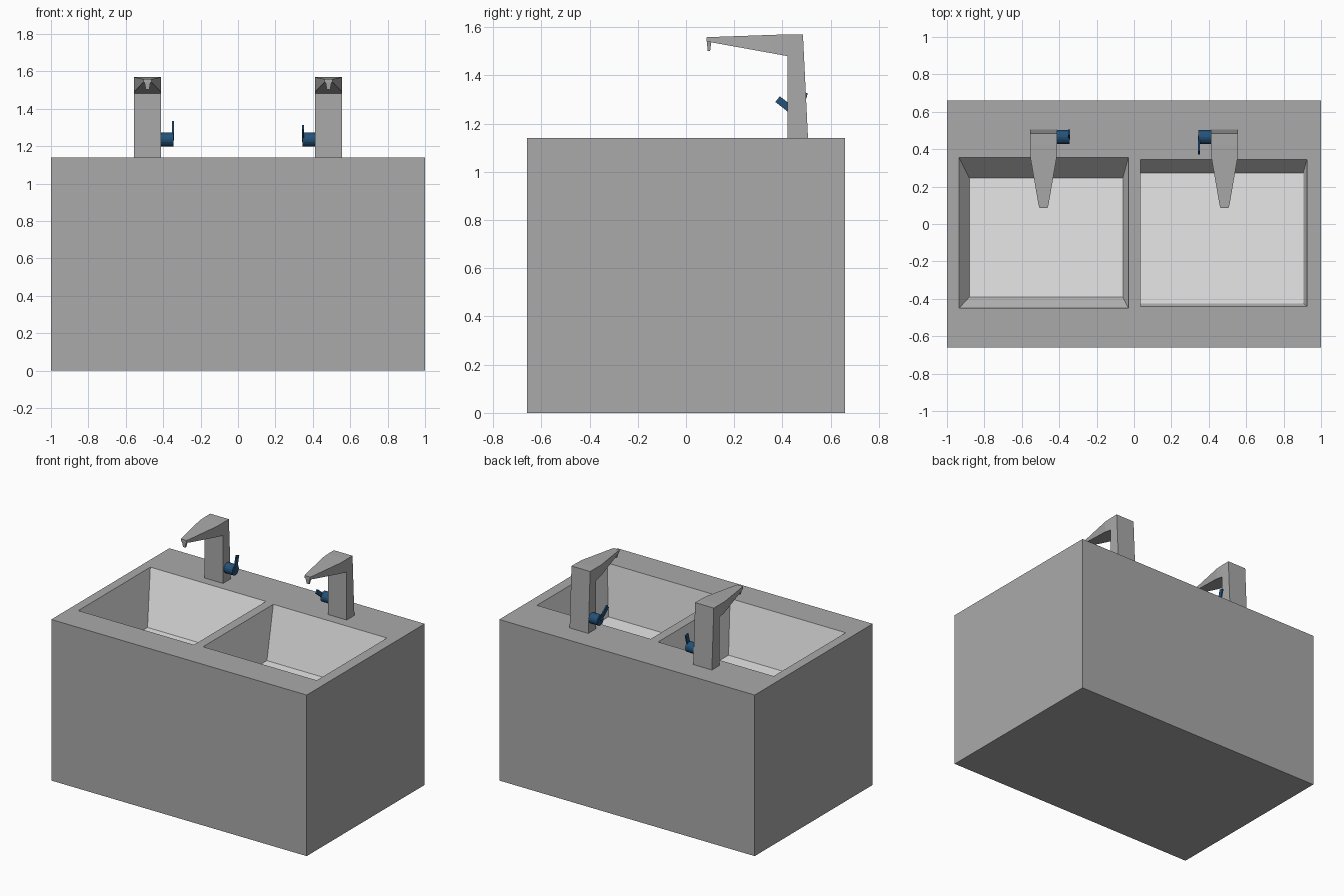
import bpy, bmesh, math
from mathutils import Matrix, Vector

if "Cube" in bpy.data.objects:
    bpy.data.objects.remove(bpy.data.objects["Cube"])


def material(name, rgb):
    m = bpy.data.materials.new(name)
    m.diffuse_color = (*rgb, 1)
    m.use_nodes = True
    m.node_tree.nodes["Principled BSDF"].inputs["Base Color"].default_value = m.diffuse_color
    return m


GREY = material("mid grey", (0.40, 0.40, 0.40))
LIGHT = material("light basin", (0.80, 0.80, 0.80))
BLUE = material("dark blue", (0.017, 0.083, 0.19))


def finish(name, bm, *mats):
    bmesh.ops.recalc_face_normals(bm, faces=bm.faces)
    me = bpy.data.meshes.new(name)
    bm.to_mesh(me)
    bm.free()
    for m in mats:
        me.materials.append(m)
    ob = bpy.data.objects.new(name, me)
    bpy.context.collection.objects.link(ob)
    return ob


def rect(bm, x0, x1, y0, y1, z):
    return [bm.verts.new(p) for p in
            ((x0, y0, z), (x1, y0, z), (x1, y1, z), (x0, y1, z))]


def walls(bm, a, b, mat=0):
    for i in range(4):
        j = (i + 1) % 4
        bm.faces.new((a[i], a[j], b[j], b[i])).material_index = mat


def loft(bm, rings):
    """Closed solid through a list of four-point rings."""
    rings = [[bm.verts.new(p) for p in r] for r in rings]
    for a, b in zip(rings, rings[1:]):
        walls(bm, a, b)
    bm.faces.new(rings[0])
    bm.faces.new(rings[-1])


# Counter block with two sunken basins
TOP, FLOOR = 1.14, 0.77
bm = bmesh.new()
base = rect(bm, -1, 1, -0.66, 0.66, 0)
outer = rect(bm, -1, 1, -0.66, 0.66, TOP)
bm.faces.new(base)
walls(bm, base, outer)
rims = [outer]
for rim, floor in (((-0.935, -0.03, -0.45, 0.355), (-0.88, -0.06, -0.39, 0.245)),
                   ((0.035, 0.925, -0.44, 0.345), (0.036, 0.905, -0.425, 0.272))):
    r = rect(bm, *rim, TOP)
    f = rect(bm, *floor, FLOOR)
    walls(bm, r, f, 1)
    bm.faces.new(f).material_index = 1
    rims.append(r)
# Top surface around the basin openings
edges = [bm.edges.get((r[i], r[(i + 1) % 4])) for r in rims for i in range(4)]
bmesh.ops.triangle_fill(bm, edges=edges, use_beauty=True, normal=(0, 0, 1))
finish("sink_block", bm, GREY, LIGHT)


def section_y(cx, y, hw, z0, z1):
    return [(cx - hw, y, z0), (cx + hw, y, z0), (cx + hw, y, z1), (cx - hw, y, z1)]


def section_z(cx, z, hw, y0, y1):
    return [(cx - hw, y0, z), (cx + hw, y0, z), (cx + hw, y1, z), (cx - hw, y1, z)]


for side, label, angle, length in ((-1, "left", 75, 0.098), (1, "right", 142, 0.108)):
    cx = side * 0.484
    # Faucet: column, tapering arm and spout tip
    bm = bmesh.new()
    loft(bm, [section_z(cx, TOP, 0.073, 0.42, 0.506),
              section_z(cx, 1.57, 0.073, 0.42, 0.485)])
    loft(bm, [section_y(cx, 0.42, 0.073, 1.48, 1.57),
              section_y(cx, 0.36, 0.071, 1.491, 1.568),
              section_y(cx, 0.105, 0.027, 1.537, 1.559),
              section_y(cx, 0.085, 0.021, 1.541, 1.558)])
    loft(bm, [section_z(cx, 1.545, 0.017, 0.086, 0.106),
              section_z(cx, 1.502, 0.009, 0.090, 0.100)])
    finish(label + "_faucet", bm, GREY)

    # Valve knob on the inner side of the column
    hub = Vector((0, 0.465, 1.235))
    bm = bmesh.new()
    bmesh.ops.create_cone(
        bm, cap_ends=True, segments=16, radius1=0.037, radius2=0.037, depth=0.066,
        matrix=Matrix.Translation(hub + Vector((side * 0.378, 0, 0)))
        @ Matrix.Rotation(math.pi / 2, 4, 'Y'))
    finish(label + "_knob", bm, BLUE)

    # Flat lever on the knob
    bm = bmesh.new()
    bmesh.ops.create_cube(
        bm, size=1,
        matrix=Matrix.Translation(hub + Vector((side * 0.348, 0, 0)))
        @ Matrix.Rotation(math.radians(angle), 4, 'X')
        @ Matrix.Translation((0, length / 2, 0))
        @ Matrix.Diagonal((0.009, length, 0.03, 1)))
    finish(label + "_lever", bm, BLUE)
